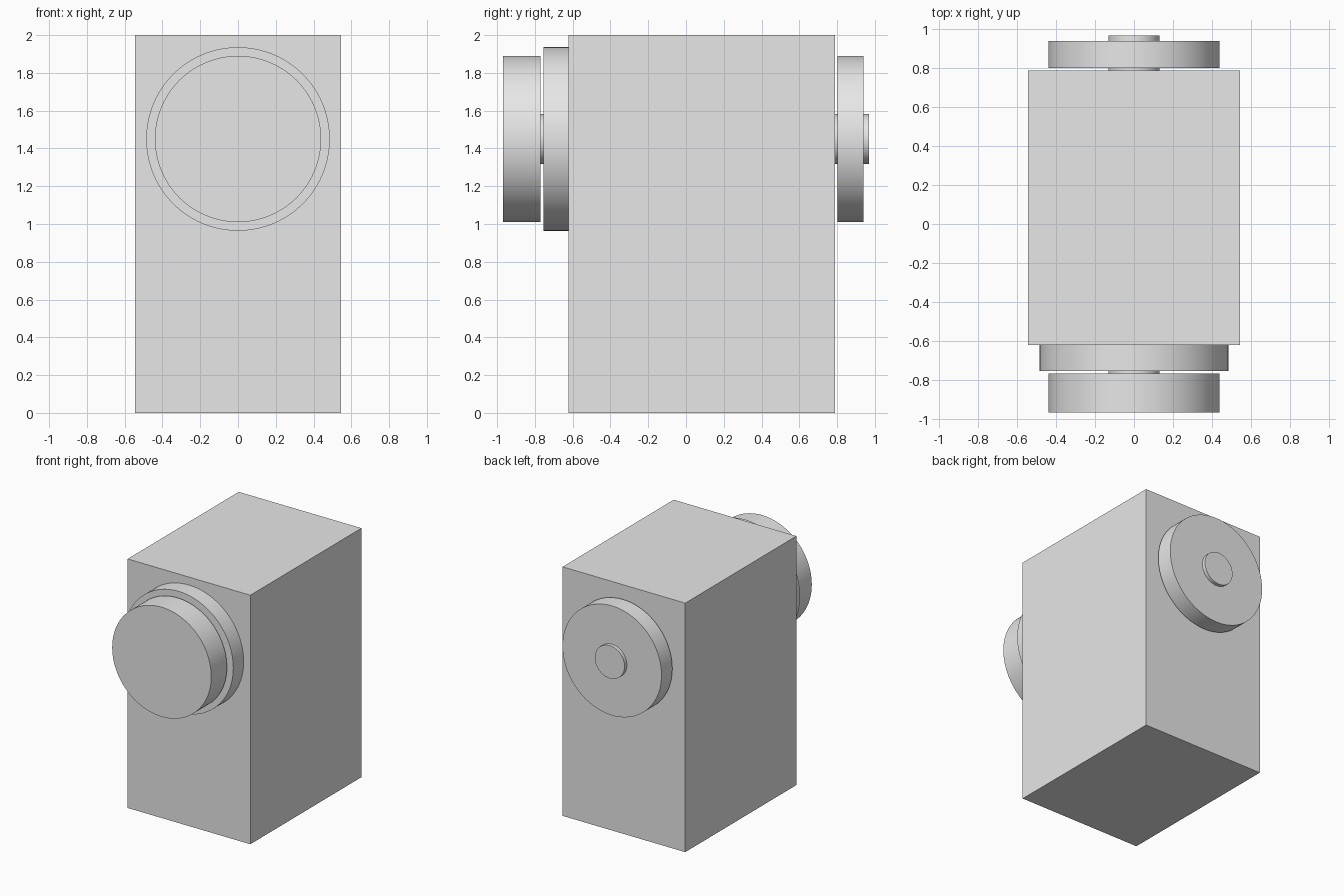
import bpy
import math

cube = bpy.data.objects.get("Cube")
if cube:
    bpy.data.objects.remove(cube, do_unlink=True)

grey = bpy.data.materials.new("light_grey")
grey.use_nodes = True
grey.diffuse_color = (0.8, 0.8, 0.8, 1)
grey.node_tree.nodes["Principled BSDF"].inputs["Base Color"].default_value = (0.8, 0.8, 0.8, 1)

AXLE_Z = 1.45


def box(name, size, location):
    bpy.ops.mesh.primitive_cube_add(size=1, location=location)
    ob = bpy.context.object
    ob.name = name
    ob.scale = size
    bpy.ops.object.transform_apply(location=False, rotation=False, scale=True)
    ob.data.materials.append(grey)


def disc(name, radius, y0, y1):
    """Smooth cylinder along y, centred on the axle."""
    bpy.ops.mesh.primitive_cylinder_add(
        vertices=96, radius=radius, depth=y1 - y0,
        location=(0, (y0 + y1) / 2, AXLE_Z), rotation=(math.pi / 2, 0, 0))
    ob = bpy.context.object
    ob.name = name
    ob.data.materials.append(grey)
    bpy.ops.object.shade_smooth_by_angle(angle=math.radians(30))


# Main block
box("body", (1.09, 1.41, 2), (0, 0.083, 1))

# Front collar and knob, joined by the axle that runs through to the back disc
disc("front_collar", 0.486, -0.754, -0.622)
disc("front_knob", 0.44, -0.968, -0.769)
disc("back_disc", 0.44, 0.802, 0.939)
disc("axle", 0.132, -0.85, 0.968)
